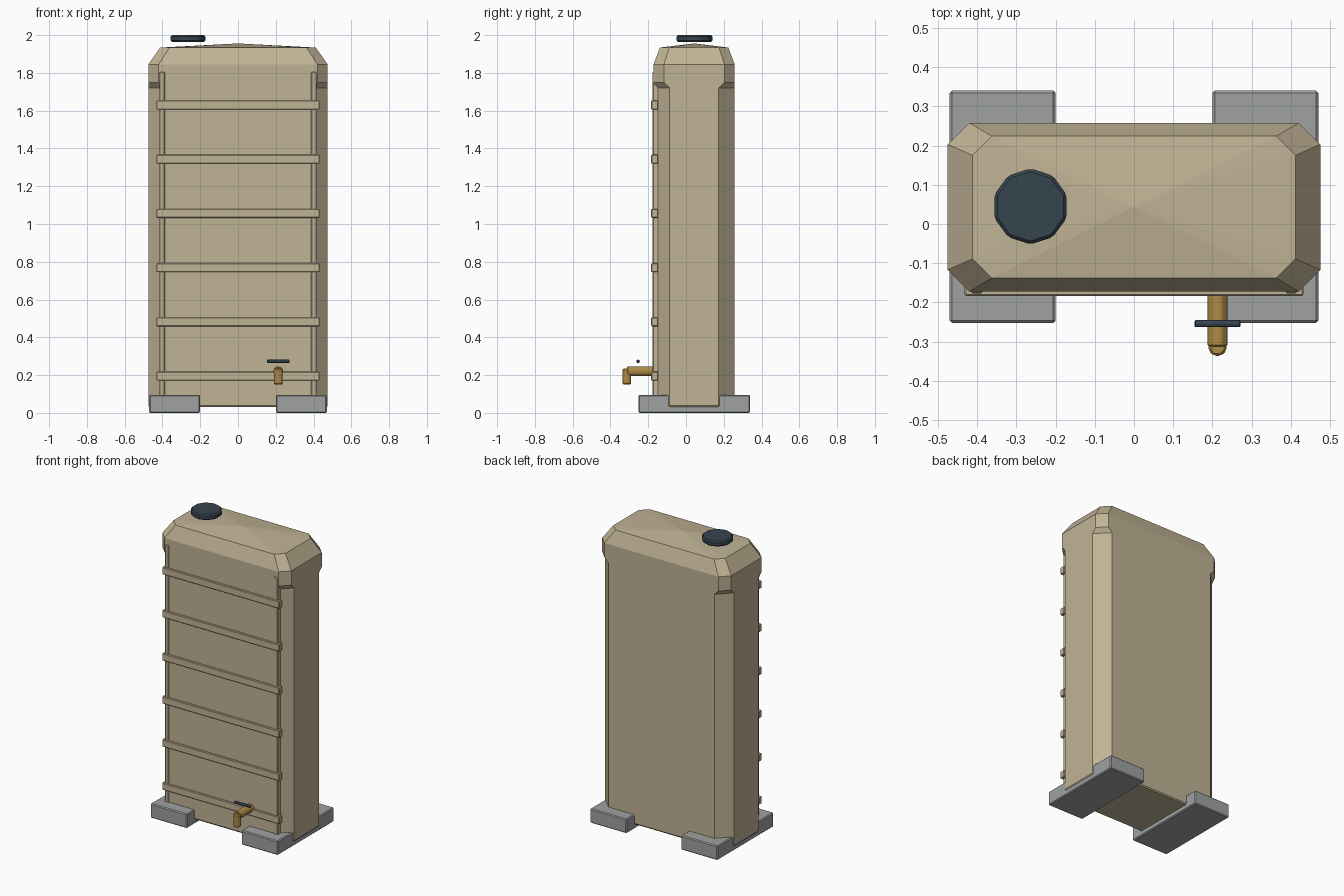
import bpy, bmesh, math
from mathutils import Matrix, Vector

cube = bpy.data.objects.get("Cube")
if cube:
    bpy.data.objects.remove(cube, do_unlink=True)

CY = 0.043  # depth centre of the tank


def material(name, rgb):
    m = bpy.data.materials.new(name)
    m.use_nodes = True
    m.diffuse_color = (*rgb, 1)
    bsdf = next(n for n in m.node_tree.nodes if n.type == 'BSDF_PRINCIPLED')
    bsdf.inputs["Base Color"].default_value = (*rgb, 1)
    return m


TAN = material("tan plastic", (0.53, 0.45, 0.30))
GREY = material("grey concrete", (0.35, 0.36, 0.36))
DARK = material("dark blue grey", (0.037, 0.058, 0.078))
BRASS = material("brass", (0.42, 0.26, 0.06))


def finish(name, bm, mat, bevel=0):
    bmesh.ops.recalc_face_normals(bm, faces=bm.faces)
    mesh = bpy.data.meshes.new(name)
    bm.to_mesh(mesh)
    bm.free()
    mesh.materials.append(mat)
    ob = bpy.data.objects.new(name, mesh)
    bpy.context.collection.objects.link(ob)
    if bevel:
        mod = ob.modifiers.new("bevel", 'BEVEL')
        mod.width = bevel
        mod.segments = 1
        mod.limit_method = 'ANGLE'
    return ob


def box(name, lo, hi, mat, bevel):
    lo, hi = Vector(lo), Vector(hi)
    bm = bmesh.new()
    size = Matrix.Diagonal((*(hi - lo), 1))
    bmesh.ops.create_cube(bm, size=1, matrix=Matrix.Translation((lo + hi) / 2) @ size)
    return finish(name, bm, mat, bevel)


def cylinder(name, centre, axis, radius, length, sides, mat, bevel, spin=0):
    bm = bmesh.new()
    turn = Vector(axis).to_track_quat('Z', 'Y').to_matrix().to_4x4()
    bmesh.ops.create_cone(bm, cap_ends=True, segments=sides, radius1=radius,
                          radius2=radius, depth=length,
                          matrix=Matrix.Translation(centre) @ turn @ Matrix.Rotation(spin, 4, 'Z'))
    return finish(name, bm, mat, bevel)


def octagon(bm, hx, hy, cut, z):
    quarter = [(hx, hy - cut), (hx - cut, hy)]
    pts = quarter + [(-x, y) for x, y in reversed(quarter)]
    pts += [(-x, -y) for x, y in pts]
    return [bm.verts.new((x, y + CY, z)) for x, y in pts]


# Tank: stacked chamfered sections, with a corner collar and a low pyramid roof
bm = bmesh.new()
sections = [(0.469, 0.209, 0.083, 0.03), (0.475, 0.215, 0.085, 0.038),
            (0.475, 0.215, 0.085, 1.72), (0.475, 0.215, 0.055, 1.75),
            (0.475, 0.215, 0.055, 1.845), (0.412, 0.181, 0.049, 1.934)]
rings = [octagon(bm, *s) for s in sections]
for a, b in zip(rings, rings[1:]):
    for i in range(8):
        j = (i + 1) % 8
        bm.faces.new((a[i], a[j], b[j], b[i]))
bm.faces.new(rings[0])
apex = bm.verts.new((0, CY, 1.956))
for i in range(8):
    bm.faces.new((rings[-1][i], rings[-1][(i + 1) % 8], apex))
finish("tank", bm, TAN)

# Front ribs
for side, s in (("left", 1), ("right", -1)):
    x0, x1 = sorted((s * 0.387, s * 0.416))
    box(side + "_upright_rib", (x0, -0.177, 0.05), (x1, -0.145, 1.805), TAN, 0.004)
for i in range(6):
    z = 0.195 + i * 0.287
    box("cross_rib", (-0.432, -0.184, z - 0.024), (0.432, -0.148, z + 0.024), TAN, 0.004)

# Base blocks
for side, s in (("left", 1), ("right", -1)):
    x0, x1 = sorted((s * 0.2, s * 0.47))
    box(side + "_base_block", (x0, -0.252, 0), (x1, 0.34, 0.095), GREY, 0.006)

# Filler lid
cylinder("lid", (-0.264, 0.045, 1.982), (0, 0, 1), 0.097, 0.036, 10, DARK, 0.008)

# Tap
cylinder("tap_pipe", (0.213, -0.231, 0.22), (0, 1, 0), 0.027, 0.162, 8, BRASS, 0.004, math.pi / 8)
cylinder("tap_spout", (0.213, -0.313, 0.192), (0, 0, 1), 0.025, 0.084, 8, BRASS, 0.006, math.pi / 8)
cylinder("tap_handle", (0.213, -0.254, 0.273), (1, 0, 0), 0.01, 0.118, 8, DARK, 0.003, math.pi / 8)
